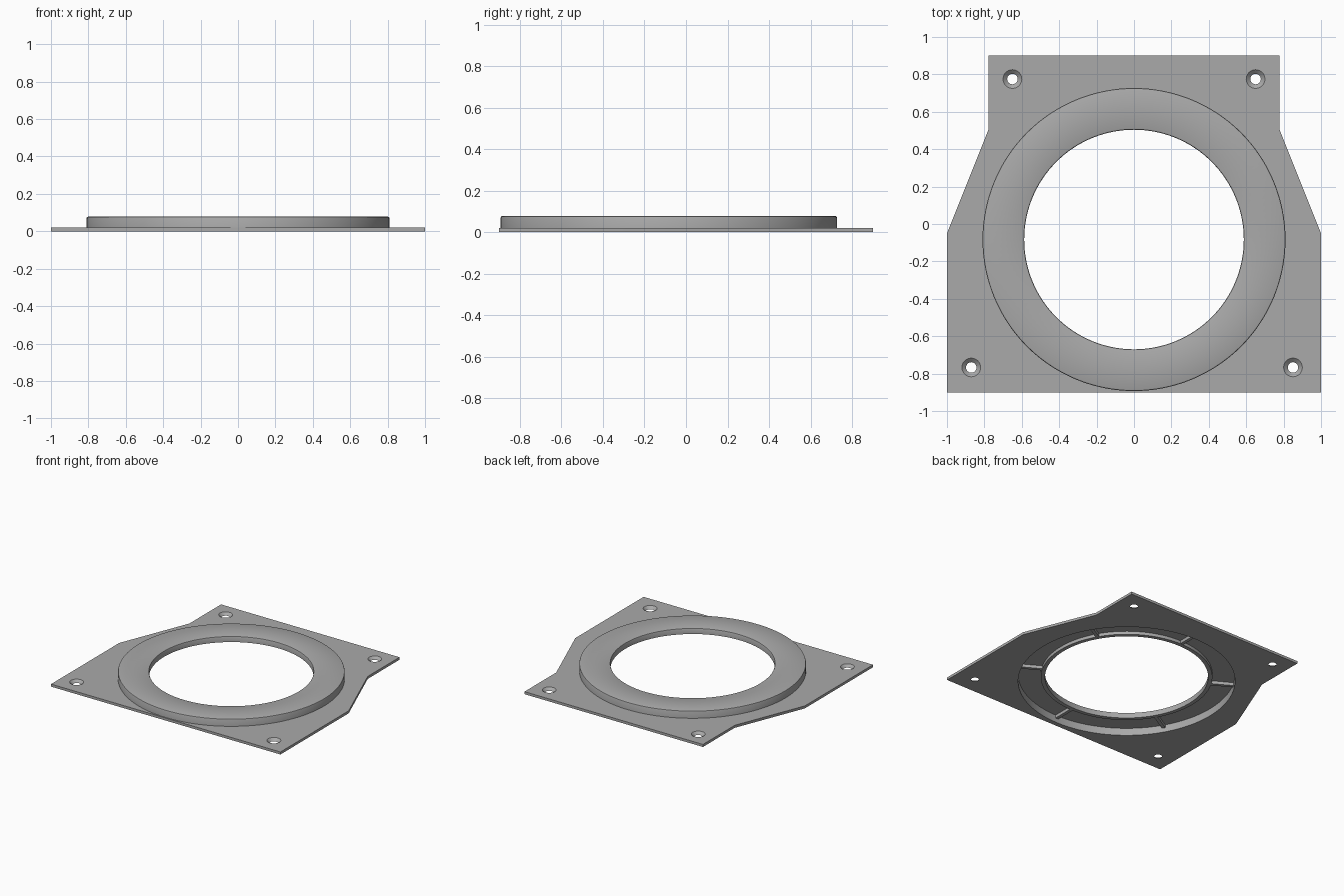
import bpy, bmesh, math
from mathutils import Matrix, Vector

if "Cube" in bpy.data.objects:
    bpy.data.objects.remove(bpy.data.objects["Cube"], do_unlink=True)

grey = bpy.data.materials.new("mid_grey")
grey.use_nodes = True
colour = (0.4, 0.4, 0.4, 1)
grey.diffuse_color = colour
grey.node_tree.nodes["Principled BSDF"].inputs["Base Color"].default_value = colour

CENTRE = Vector((0, -0.083, 0))
R_OUT, R_WALL, R_LIP, R_IN = 0.81, 0.78, 0.617, 0.587
PLATE, TOP, CEILING, LIP = 0.02, 0.078, 0.058, 0.033
SEGS = 128


def make_object(name, bm):
    bmesh.ops.recalc_face_normals(bm, faces=bm.faces)
    mesh = bpy.data.meshes.new(name)
    bm.to_mesh(mesh)
    bm.free()
    mesh.materials.append(grey)
    obj = bpy.data.objects.new(name, mesh)
    bpy.context.collection.objects.link(obj)
    return obj


def lathe(bm, profile, centre, segs):
    """Spin a closed (radius, height) loop around a vertical axis."""
    rings = []
    for i in range(segs):
        a = 2 * math.pi * i / segs
        rings.append([bm.verts.new(centre + Vector((r * math.cos(a), r * math.sin(a), z)))
                      for r, z in profile])
    n = len(profile)
    for i in range(segs):
        a, b = rings[i], rings[(i + 1) % segs]
        for j in range(n):
            k = (j + 1) % n
            bm.faces.new((a[j], b[j], b[k], a[k]))


def add_cone(bm, x, y, z0, z1, r0, r1, segs):
    bmesh.ops.create_cone(bm, cap_ends=True, segments=segs, radius1=r0, radius2=r1,
                          depth=z1 - z0, matrix=Matrix.Translation((x, y, (z0 + z1) / 2)))


# Base plate: mirrored outline, extruded
half = [(1, -0.9), (1, -0.05), (0.778, 0.505), (0.778, 0.9)]
outline = half + [(-x, y) for x, y in reversed(half)]
bm = bmesh.new()
face = bm.faces.new([bm.verts.new((x, y, 0)) for x, y in outline])
extruded = bmesh.ops.extrude_face_region(bm, geom=[face])
bmesh.ops.translate(bm, vec=(0, 0, PLATE),
                    verts=[v for v in extruded["geom"] if isinstance(v, bmesh.types.BMVert)])
plate = make_object("base_plate", bm)

# Cutter: central opening and countersunk screw holes
bm = bmesh.new()
add_cone(bm, CENTRE.x, CENTRE.y, -0.1, 0.1, R_OUT, R_OUT, SEGS)
slope = (0.05 - 0.028) / PLATE
for x, y in [(-0.65, 0.775), (0.65, 0.775), (-0.87, -0.767), (0.85, -0.767)]:
    add_cone(bm, x, y, -0.01, PLATE + 0.01,
             0.028 - slope * 0.01, 0.05 + slope * 0.01, 32)
cutter = make_object("hole_cutter", bm)
cutter.hide_render = True
cut = plate.modifiers.new("holes", "BOOLEAN")
cut.operation, cut.solver, cut.object = "DIFFERENCE", "EXACT", cutter

# Bake the holes, then drop the cutter
mesh = bpy.data.meshes.new_from_object(plate.evaluated_get(bpy.context.evaluated_depsgraph_get()))
plate.modifiers.clear()
plate.data = mesh
bpy.data.objects.remove(cutter, do_unlink=True)

# Raised ring: hollow below, with an inner lip and softened top edges
b = 0.008
profile = [(R_IN, LIP), (R_LIP, LIP), (R_LIP, CEILING), (R_WALL, CEILING),
           (R_WALL, 0), (R_OUT, 0), (R_OUT, TOP - b), (R_OUT - 0.3 * b, TOP - 0.3 * b),
           (R_OUT - b, TOP), (R_IN + b, TOP), (R_IN + 0.3 * b, TOP - 0.3 * b), (R_IN, TOP - b)]
bm = bmesh.new()
lathe(bm, profile, CENTRE, SEGS)
ring = make_object("raised_ring", bm)

# Six radial ribs under the ring
bm = bmesh.new()
inner, outer = R_LIP - 0.01, R_WALL + 0.01
for i in range(6):
    turn = Matrix.Rotation(math.radians(30 + 60 * i), 4, "Z")
    place = (Matrix.Translation(CENTRE) @ turn
             @ Matrix.Translation(((inner + outer) / 2, 0, (LIP + CEILING) / 2 + 0.003))
             @ Matrix.Diagonal((outer - inner, 0.025, CEILING - LIP + 0.004, 1)))
    bmesh.ops.create_cube(bm, size=1, matrix=place)
make_object("underside_ribs", bm)

# Smooth the round walls, keep edges sharp
bpy.ops.object.select_all(action="DESELECT")
for obj in (plate, ring):
    obj.select_set(True)
bpy.context.view_layer.objects.active = ring
bpy.ops.object.shade_smooth_by_angle(angle=math.radians(30))
